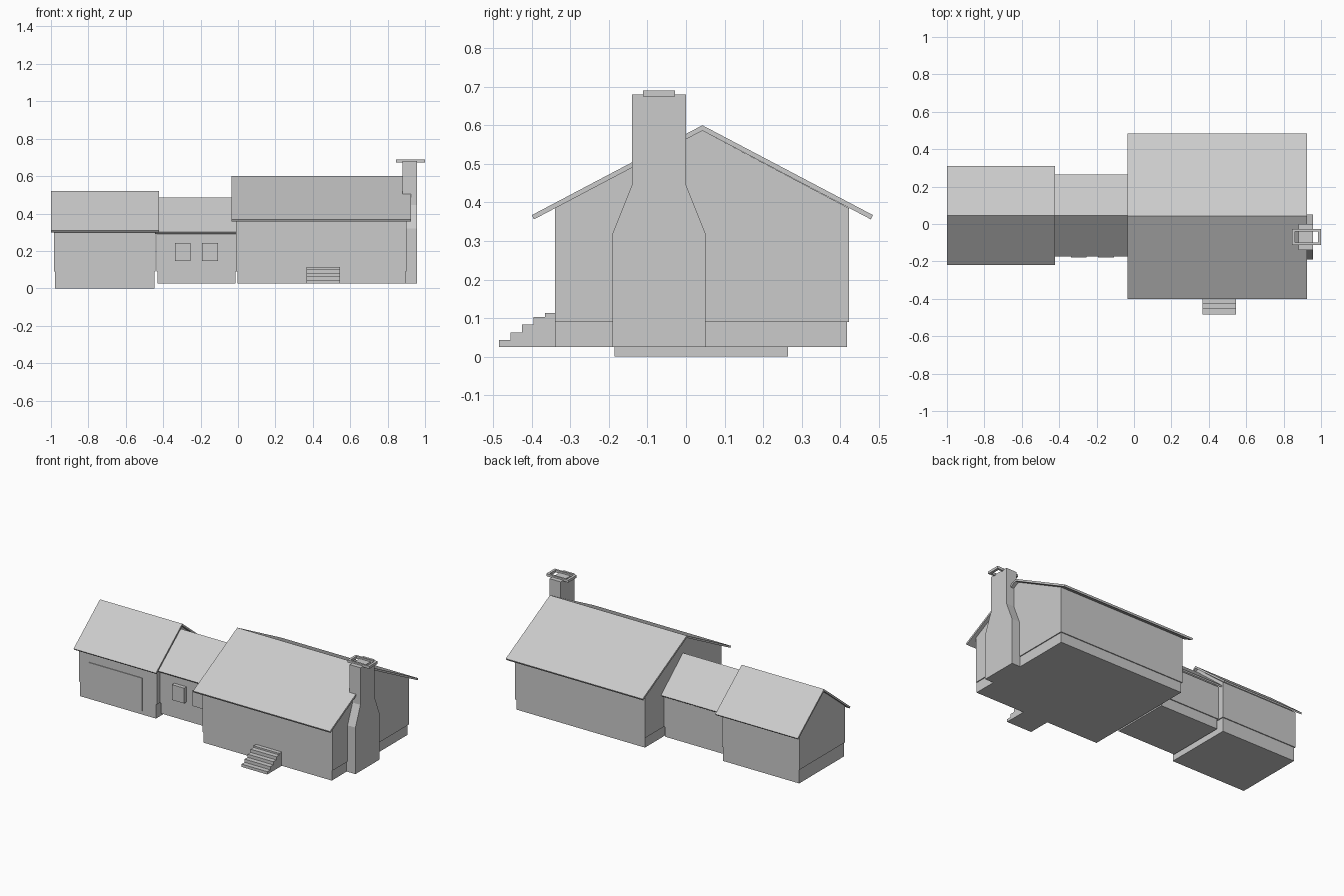
import bpy
import bmesh

cube = bpy.data.objects.get("Cube")
if cube:
    bpy.data.objects.remove(cube, do_unlink=True)

# Single plain grey for the whole building
GREY = (0.6, 0.6, 0.6, 1.0)
grey = bpy.data.materials.new("plain grey")
grey.use_nodes = True
grey.diffuse_color = GREY
grey.node_tree.nodes["Principled BSDF"].inputs["Base Color"].default_value = GREY


def prism(name, profile, x0, x1):
    """Extrude a closed (y, z) profile along x."""
    bm = bmesh.new()
    face = bm.faces.new([bm.verts.new((x0, y, z)) for y, z in profile])
    ext = bmesh.ops.extrude_face_region(bm, geom=[face])
    moved = [v for v in ext["geom"] if isinstance(v, bmesh.types.BMVert)]
    bmesh.ops.translate(bm, verts=moved, vec=(x1 - x0, 0, 0))
    bmesh.ops.recalc_face_normals(bm, faces=bm.faces)
    mesh = bpy.data.meshes.new(name)
    bm.to_mesh(mesh)
    bm.free()
    mesh.materials.append(grey)
    obj = bpy.data.objects.new(name, mesh)
    bpy.context.collection.objects.link(obj)
    return obj


def box(name, x, y, z):
    return prism(name, [(y[0], z[0]), (y[1], z[0]), (y[1], z[1]), (y[0], z[1])], *x)


def wing(name, x, y, base, roof_x, roof_y, ridge, eave, thick=0.014):
    """Foundation, walls, gables and a pitched roof running along x."""
    mid = sum(roof_y) / 2
    half = roof_y[1] - mid
    slope = (ridge - eave) / half
    inner = ridge - thick
    wall_top = inner - slope * max(y[1] - mid, mid - y[0])
    inset = 0.006
    box(name + "_foundation", (x[0] + inset, x[1] - inset),
        (y[0], y[1] - inset), (base, 0.09))
    box(name + "_walls", x, y, (0.09, wall_top))
    prism(name + "_gables", [(y[0], wall_top), (y[1], wall_top), (mid, inner)], *x)
    # Eaves are cut square to the slope
    cut = thick * slope / (1 + slope ** 2)
    low = inner - slope * (half - cut)
    prism(name + "_roof", [
        (roof_y[0], eave), (mid, ridge), (roof_y[1], eave),
        (roof_y[1] - cut, low), (mid, inner), (roof_y[0] + cut, low)], *roof_x)


# Three joined wings
wing("main_house", (-0.01, 0.902), (-0.34, 0.423), 0.025,
     (-0.035, 0.925), (-0.40, 0.485), 0.60, 0.367)
wing("breezeway", (-0.437, -0.008), (-0.155, 0.235), 0.025,
     (-0.44, -0.01), (-0.175, 0.265), 0.485, 0.30)
wing("garage", (-0.985, -0.44), (-0.185, 0.27), 0.0,
     (-1.0, -0.422), (-0.22, 0.31), 0.52, 0.308)

# Garage door and breezeway windows
box("garage_door", (-0.915, -0.54), (-0.189, -0.18), (0.025, 0.232))
for side, x in (("right", -0.338), ("left", -0.193)):
    box(side + "_window", (x, x + 0.085), (-0.179, -0.15), (0.145, 0.242))

# Front steps, as one stepped profile
steps = [(-0.34, 0.025), (-0.485, 0.025)]
for i in range(4):
    y, z = -0.485 + 0.03 * i, 0.043 + 0.02 * i
    steps += [(y, z), (y + 0.03, z)]
steps += [(-0.365, 0.113), (-0.34, 0.113)]
prism("front_steps", steps, 0.365, 0.545)

# Chimney with sloped shoulders
outline = [(0.12, 0.025), (0.12, 0.32), (0.07, 0.445), (0.07, 0.68)]
centre = -0.07
profile = [(centre - w, z) for w, z in outline]
profile += [(centre + w, z) for w, z in reversed(outline)]
prism("chimney", profile, 0.88, 0.957)

# Open rectangular frame on the chimney top
cap_z = (0.674, 0.69)
for name, x in (("right", (0.845, 0.861)), ("left", (0.984, 1.0))):
    box("chimney_cap_" + name, x, (-0.112, -0.028), cap_z)
for name, y in (("front", (-0.112, -0.1)), ("back", (-0.04, -0.028))):
    box("chimney_cap_" + name, (0.861, 0.984), y, cap_z)
